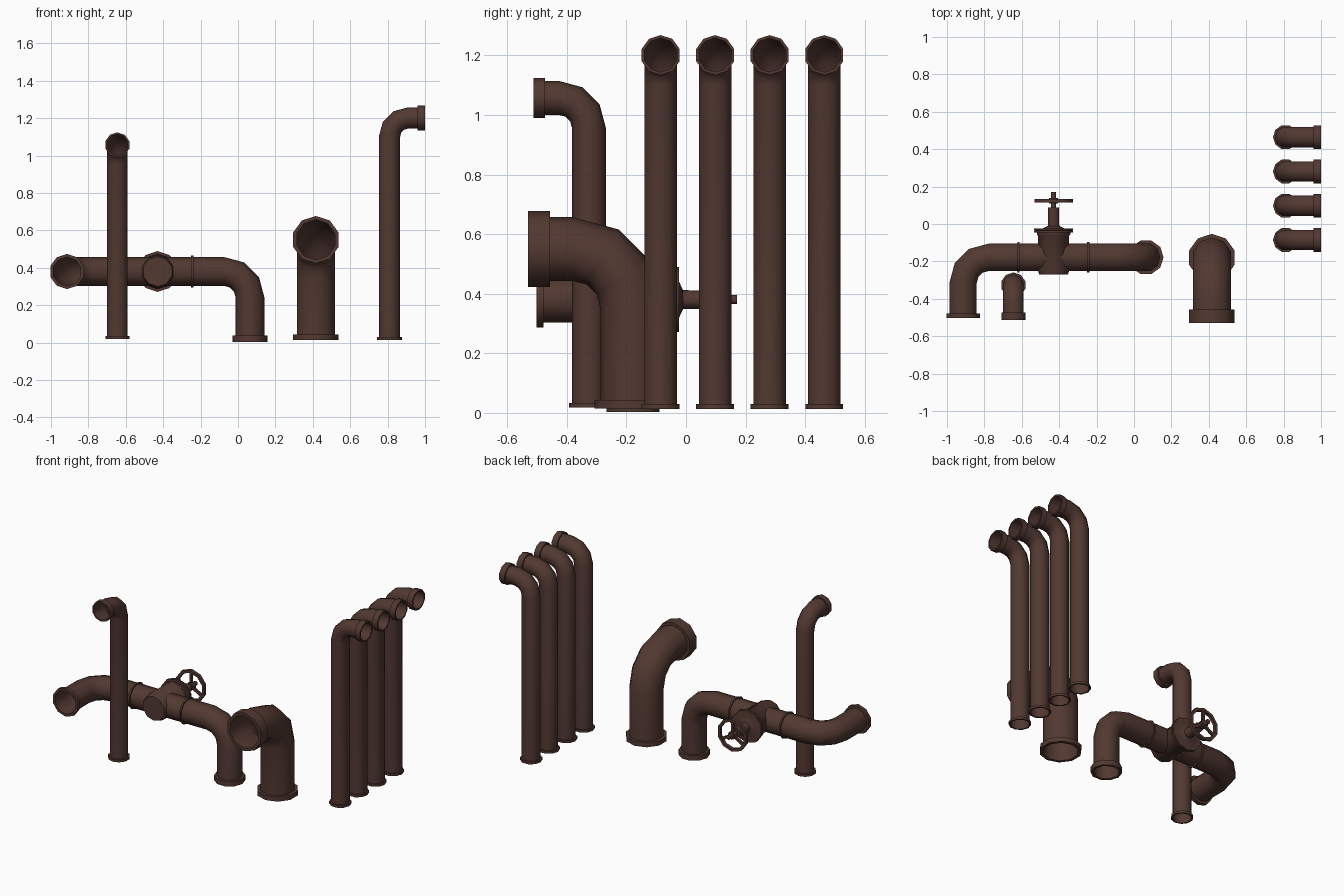
import bpy, bmesh, math
from mathutils import Vector, Matrix

if "Cube" in bpy.data.objects:
    bpy.data.objects.remove(bpy.data.objects["Cube"])

SIDES = 10
brown = bpy.data.materials.new("rusty_brown")
brown.diffuse_color = (0.085, 0.040, 0.031, 1)
brown.use_nodes = True
brown.node_tree.nodes["Principled BSDF"].inputs["Base Color"].default_value = brown.diffuse_color


def finish(bm, name):
    bmesh.ops.recalc_face_normals(bm, faces=bm.faces)
    me = bpy.data.meshes.new(name)
    bm.to_mesh(me)
    bm.free()
    me.materials.append(brown)
    me.shade_smooth()
    me.set_sharp_from_angle(angle=math.radians(40))
    ob = bpy.data.objects.new(name, me)
    bpy.context.collection.objects.link(ob)
    return ob


def ring(bm, centre, tangent, up, r):
    side = tangent.cross(up)
    return [bm.verts.new(centre + r * (math.cos(a) * up + math.sin(a) * side))
            for a in (2 * math.pi * k / SIDES for k in range(SIDES))]


def bridge(bm, a, b):
    for k in range(SIDES):
        j = (k + 1) % SIDES
        bm.faces.new((a[k], a[j], b[j], b[k]))


def turned(name, origin, axis, up, profile, hollow=False):
    """Turn (distance along axis, radius) pairs; hollow closes the profile."""
    o, ax, up = Vector(origin), Vector(axis), Vector(up)
    bm = bmesh.new()
    rings = [ring(bm, o + ax * t, ax, up, r) for t, r in profile]
    for a, b in zip(rings, rings[1:]):
        bridge(bm, a, b)
    if hollow:
        bridge(bm, rings[-1], rings[0])
    else:
        bm.faces.new(rings[0])
        bm.faces.new(rings[-1])
    return finish(bm, name)


def collar(name, origin, axis, up, length, inner, outer):
    return turned(name, origin, axis, up, [(0, inner), (0, outer),
                  (length, outer), (length, inner)], hollow=True)


def pipe(name, corners, up, r, bend, flange_r, start_len, end_len):
    """Open pipe through corners with three-step elbows and end flanges."""
    pts = [Vector(c) for c in corners]
    dirs = [(b - a).normalized() for a, b in zip(pts, pts[1:])]
    path = [(pts[0], dirs[0])]
    for p, d0, d1 in zip(pts[1:-1], dirs, dirs[1:]):
        c = p - d0 * bend + d1 * bend
        for i in range(4):
            a = math.radians(30 * i)
            path.append((c + bend * (math.sin(a) * d0 - math.cos(a) * d1),
                         math.cos(a) * d0 + math.sin(a) * d1))
    path.append((pts[-1], dirs[-1]))
    up = Vector(up)
    start_up, prev_t, prev = up.copy(), dirs[0], None
    bm = bmesh.new()
    for p, t in path:
        up = prev_t.rotation_difference(t) @ up
        cur = ring(bm, p, t, up, r)
        if prev:
            bridge(bm, prev, cur)
        prev, prev_t = cur, t
    finish(bm, name)
    collar(name + "_start_flange", pts[0], dirs[0], start_up, start_len, r, flange_r)
    collar(name + "_end_flange", pts[-1], -dirs[-1], up, end_len, r, flange_r)


# Row of four tall pipes turning to the right
for i in range(4):
    y = -0.085 + 0.183 * i
    pipe(f"row_pipe_{i + 1}", [(0.81, y, 0.013), (0.81, y, 1.201), (1.0, y, 1.201)],
         (1, 0, 0), 0.057, 0.1, 0.067, 0.016, 0.04)

# Tall pipe turning to the front
pipe("tall_pipe", [(-0.645, -0.326, 0.018), (-0.645, -0.326, 1.057), (-0.645, -0.512, 1.057)],
     (0, 1, 0), 0.057, 0.1, 0.067, 0.016, 0.038)

# Wide short pipe
pipe("wide_pipe", [(0.416, -0.18, 0.014), (0.416, -0.18, 0.55), (0.416, -0.53, 0.55)],
     (0, 1, 0), 0.107, 0.2, 0.127, 0.03, 0.073)

# Valve pipe with two elbows
VY, VZ, VX = -0.178, 0.38, -0.43
pipe("valve_pipe", [(-0.914, -0.502, VZ), (-0.914, VY, VZ), (0.064, VY, VZ), (0.064, VY, 0.003)],
     (0, 0, 1), 0.077, 0.138, 0.094, 0.024, 0.034)
for side, x in (("left", -0.624), ("right", -0.25)):
    collar(f"{side}_joint_ring", (x, VY, VZ), (1, 0, 0), (0, 0, 1), 0.011, 0.075, 0.086)

# Valve body, bonnet flanges and stem
AX, UP = (0, 1, 0), (0, 0, 1)
turned("valve_body", (VX, 0, VZ), AX, UP,
       [(-0.27, 0.08), (-0.25, 0.088), (-0.062, 0.088), (-0.055, 0.094), (-0.045, 0.094)])
turned("valve_flange", (VX, 0, VZ), AX, UP, [(-0.058, 0.093), (-0.046, 0.093), (-0.046, 0.109), (-0.035, 0.109)])
turned("bonnet", (VX, 0, VZ), AX, UP,
       [(-0.036, 0.1), (-0.032, 0.109), (-0.023, 0.109), (-0.023, 0.06), (-0.01, 0.032), (0.088, 0.03)])
turned("stem", (VX, 0, VZ), AX, UP, [(0.08, 0.015), (0.172, 0.015)])

# Handwheel
collar("handwheel_rim", (VX, 0.114, VZ), AX, UP, 0.02, 0.089, 0.108)
turned("handwheel_hub", (VX, 0.11, VZ), AX, UP, [(0, 0.026), (0.028, 0.026)])
for k in range(3):
    bm = bmesh.new()
    bmesh.ops.create_cube(bm, size=1, matrix=Matrix.Translation((VX, 0.124, VZ))
                          @ Matrix.Rotation(math.radians(120 * k), 4, 'Y')
                          @ Matrix.Translation((0, 0, 0.055))
                          @ Matrix.Diagonal((0.018, 0.014, 0.08, 1)))
    finish(bm, f"handwheel_spoke_{k + 1}")
